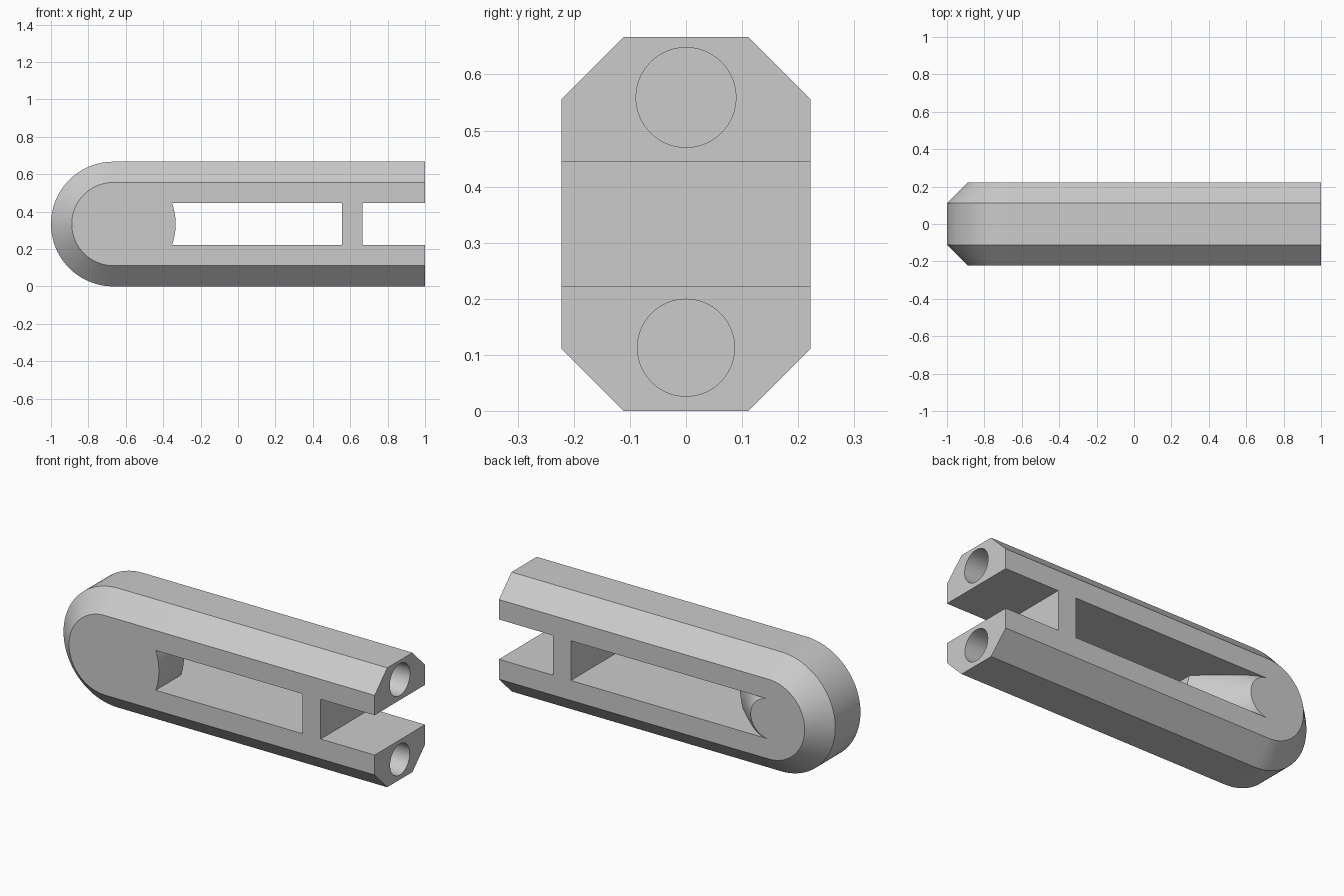
import bpy, bmesh, math
from mathutils import Matrix

cube = bpy.data.objects.get("Cube")
if cube:
    bpy.data.objects.remove(cube, do_unlink=True)

U = 1 / 9            # chamfer size, the module of the whole part
CX, CZ = -6 * U, 3 * U   # centre of the rounded end
HALF = 2 * U         # half thickness

grey = bpy.data.materials.new("plain_grey")
grey.use_nodes = True
grey.diffuse_color = (0.6, 0.6, 0.6, 1)
grey.node_tree.nodes["Principled BSDF"].inputs["Base Color"].default_value = (0.6, 0.6, 0.6, 1)


def loft(name, rings):
    """Skin closed rings of points and cap both ends."""
    bm = bmesh.new()
    loops = [[bm.verts.new(p) for p in ring] for ring in rings]
    n = len(loops[0])
    for a, b in zip(loops, loops[1:]):
        for i in range(n):
            j = (i + 1) % n
            bm.faces.new((a[i], a[j], b[j], b[i]))
    bm.faces.new(loops[0])
    bm.faces.new(loops[-1])
    bmesh.ops.recalc_face_normals(bm, faces=bm.faces)
    mesh = bpy.data.meshes.new(name)
    bm.to_mesh(mesh)
    bm.free()
    mesh.materials.append(grey)
    obj = bpy.data.objects.new(name, mesh)
    bpy.context.collection.objects.link(obj)
    return obj


def box(name, x0, x1, y, z0, z1):
    return loft(name, [[(x, -y, z0), (x, y, z0), (x, y, z1), (x, -y, z1)] for x in (x0, x1)])


def round_end(r, y, n=48):
    """Bar outline: half circle on the left, square on the right."""
    arc = [math.pi / 2 + math.pi * i / n for i in range(n + 1)]
    pts = [(CX + r * math.cos(a), y, CZ + r * math.sin(a)) for a in arc]
    return pts + [(1, y, CZ - r), (1, y, CZ + r)]


def circle_y(r, y, n=96):
    return [(CX + r * math.cos(math.tau * i / n), y, CZ + r * math.sin(math.tau * i / n))
            for i in range(n)]


def circle_x(r, x, z, n=64):
    return [(x, r * math.cos(math.tau * i / n), z + r * math.sin(math.tau * i / n))
            for i in range(n)]


def cut(target, cutter):
    """Subtract the cutter for good and remove it."""
    mod = target.modifiers.new("cut", "BOOLEAN")
    mod.operation = "DIFFERENCE"
    mod.solver = "EXACT"
    mod.object = cutter
    cutter.hide_render = True
    bpy.context.view_layer.update()
    mesh = bpy.data.meshes.new_from_object(
        target.evaluated_get(bpy.context.evaluated_depsgraph_get()))
    target.modifiers.clear()
    target.data = mesh
    bpy.data.objects.remove(cutter, do_unlink=True)


# Chamfered bar with a rounded end
body = loft("fork_body", [round_end(r * U, y * U)
                          for r, y in ((2, -2), (3, -1), (3, 1), (2, 2))])

# Window, ending against a hub that tapers towards the back
window = box("window_cutter", CX, 5 * U, HALF + 0.1, 2 * U, 4 * U)
small = U * 1.004
hub = loft("hub_cutter", [circle_y(r, y) for r, y in
                          ((3 * U, -0.5), (3 * U, 0), (small, HALF), (small, 0.5))])
cut(window, hub)
cut(body, window)

# Open fork slot
cut(body, box("fork_cutter", 6 * U, 1.2, HALF + 0.1, 2 * U, 4 * U))

# Pin holes in the two prong ends
for radius, z in ((0.089, 0.559), (0.0865, 0.113)):
    cut(body, loft("pin_hole_cutter", [circle_x(radius, x, z) for x in (0.33, 1.2)]))

# Smooth the curved surfaces, keep the edges sharp
bpy.ops.object.select_all(action="DESELECT")
body.select_set(True)
bpy.context.view_layer.objects.active = body
bpy.ops.object.shade_smooth_by_angle(angle=math.radians(25))
